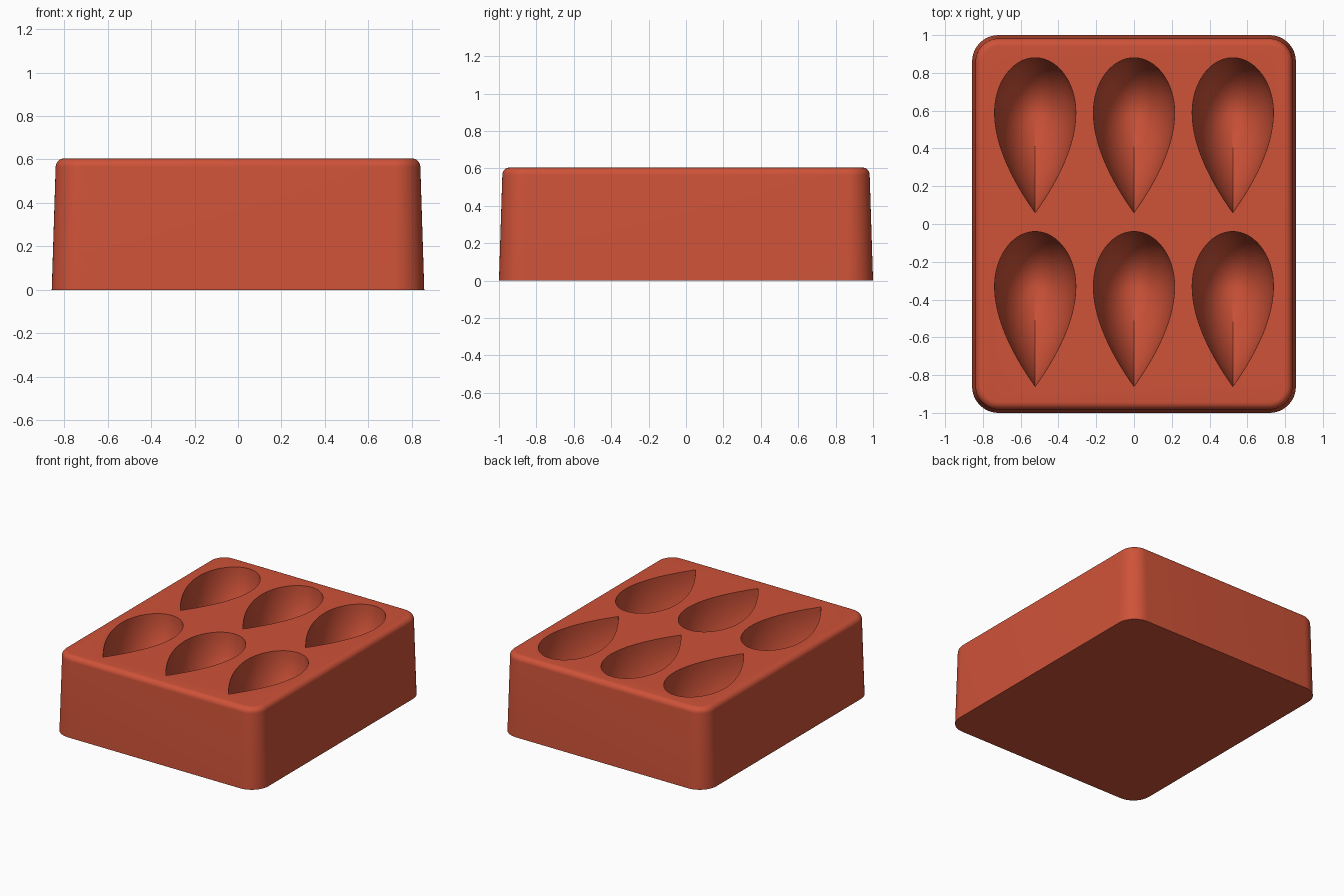
import bpy, bmesh, math
from mathutils import Vector

default = bpy.data.objects.get("Cube")
if default:
    bpy.data.objects.remove(default, do_unlink=True)

HEIGHT = 0.605
HALF_X, HALF_Y = 0.857, 1.0
CORNER = 0.14
DRAFT, ROUND = 0.018, 0.04
DEPTH = 0.42

red = bpy.data.materials.new("terracotta red")
red.use_nodes = True
colour = (0.62, 0.085, 0.04, 1)
red.diffuse_color = colour
red.node_tree.nodes["Principled BSDF"].inputs["Base Color"].default_value = colour


def make_object(name, bm):
    bmesh.ops.recalc_face_normals(bm, faces=bm.faces)
    mesh = bpy.data.meshes.new(name)
    bm.to_mesh(mesh)
    bm.free()
    mesh.materials.append(red)
    ob = bpy.data.objects.new(name, mesh)
    bpy.context.collection.objects.link(ob)
    return ob


def bridge(bm, a, b):
    n = len(a)
    for i in range(n):
        j = (i + 1) % n
        bm.faces.new((a[i], a[j], b[j], b[i]))


def rounded_rectangle(inset, steps=12):
    r = CORNER - inset
    points = []
    for q, (sx, sy) in enumerate(((1, 1), (-1, 1), (-1, -1), (1, -1))):
        for i in range(steps + 1):
            a = math.pi / 2 * (q + i / steps)
            points.append((sx * (HALF_X - CORNER) + r * math.cos(a),
                           sy * (HALF_Y - CORNER) + r * math.sin(a)))
    return points


def teardrop(steps=20):
    # outline around the widest point: round end at +y, sharp tip at -y
    half = [Vector((0.215 * math.sin(a), 0.29 * math.cos(a)))
            for a in (math.pi / 2 * i / steps for i in range(steps))]
    p = [Vector(v) for v in ((0.215, 0), (0.215, -0.19), (0.1, -0.39), (0, -0.53))]
    for i in range(steps + 1):
        t = i / steps
        u = 1 - t
        half.append(u**3 * p[0] + 3 * u * u * t * p[1] + 3 * u * t * t * p[2] + t**3 * p[3])
    return half + [Vector((-v.x, v.y)) for v in reversed(half[1:-1])]


# Tapered block with a rounded top edge
bm = bmesh.new()
levels = [(0, 0)]
for i in range(9):
    a = math.pi / 2 * i / 8
    levels.append((HEIGHT - ROUND + ROUND * math.sin(a), DRAFT + ROUND * (1 - math.cos(a))))
rings = [[bm.verts.new((x, y, z)) for x, y in rounded_rectangle(inset)] for z, inset in levels]
for a, b in zip(rings, rings[1:]):
    bridge(bm, a, b)
bm.faces.new(rings[0])
bm.faces.new(rings[-1])
block = make_object("mould_block", bm)

# Six domed teardrop hollows, two rows of three
bm = bmesh.new()
outline = teardrop()
profile = [(0.05, 1)]
for i in range(16):
    a = math.pi / 2 * i / 16
    profile.append((-DEPTH * math.sin(a), math.cos(a)))
for cx in (-0.523, 0, 0.523):
    for cy in (0.59, -0.33):
        rings = [[bm.verts.new((cx + s * v.x, cy + s * v.y, HEIGHT + z)) for v in outline]
                 for z, s in profile]
        for a, b in zip(rings, rings[1:]):
            bridge(bm, a, b)
        bm.faces.new(rings[0])
        bottom = bm.verts.new((cx, cy, HEIGHT - DEPTH))
        last = rings[-1]
        for i, v in enumerate(last):
            bm.faces.new((v, last[(i + 1) % len(last)], bottom))
cutter = make_object("hollow_cutter", bm)
cutter.hide_render = True

cut = block.modifiers.new("hollows", "BOOLEAN")
cut.operation = "DIFFERENCE"
cut.solver = "EXACT"
cut.object = cutter

bpy.ops.object.select_all(action="DESELECT")
block.select_set(True)
bpy.context.view_layer.objects.active = block
bpy.ops.object.modifier_apply(modifier=cut.name)
bpy.data.objects.remove(cutter, do_unlink=True)
bpy.ops.object.shade_smooth_by_angle(angle=math.radians(35))
